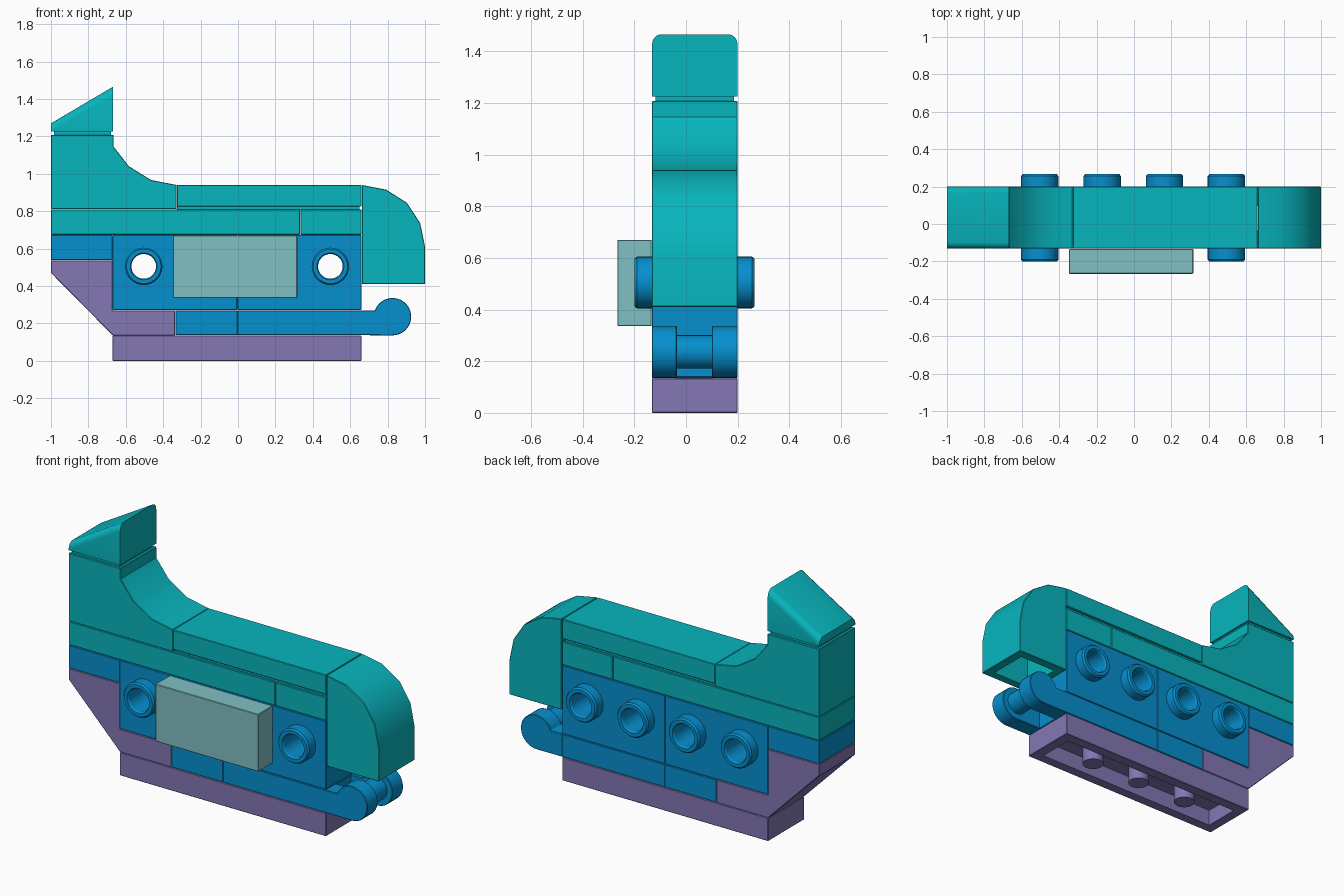
import bpy, bmesh, math
from mathutils import Matrix

if "Cube" in bpy.data.objects:
    bpy.data.objects.remove(bpy.data.objects["Cube"])

Y0, Y1 = -0.132, 0.2
YC = (Y0 + Y1) / 2


def material(name, r, g, b):
    m = bpy.data.materials.new(name)
    m.diffuse_color = [(c / 255) ** 2.2 for c in (r, g, b)] + [1]
    m.use_nodes = True
    m.node_tree.nodes["Principled BSDF"].inputs["Base Color"].default_value = m.diffuse_color
    return m


TEAL = material("teal", 16, 180, 188)
BLUE = material("blue", 14, 142, 205)
PURPLE = material("purple", 130, 118, 178)
PALE = material("pale_teal", 128, 190, 194)


def finish(name, bm, mat):
    bmesh.ops.recalc_face_normals(bm, faces=bm.faces)
    me = bpy.data.meshes.new(name)
    bm.to_mesh(me)
    bm.free()
    me.materials.append(mat)
    ob = bpy.data.objects.new(name, me)
    bpy.context.collection.objects.link(ob)
    return ob


def extrude(name, pts, mat, y0=Y0, y1=Y1, bevel=0.003, round_edges=None):
    """Extrude an x-z profile along y."""
    bm = bmesh.new()
    face = bm.faces.new([bm.verts.new((x, y0, z)) for x, z in pts])
    geo = bmesh.ops.extrude_face_region(bm, geom=[face])["geom"]
    bmesh.ops.translate(bm, vec=(0, y1 - y0, 0),
                        verts=[g for g in geo if isinstance(g, bmesh.types.BMVert)])
    bmesh.ops.recalc_face_normals(bm, faces=bm.faces)
    if round_edges:
        edges = [e for e in bm.edges if round_edges(e)]
        bmesh.ops.bevel(bm, geom=edges, offset=0.035, segments=4, profile=0.5, affect='EDGES')
    elif bevel:
        edges = [e for e in bm.edges if e.calc_face_angle(0) > 0.8]
        bmesh.ops.bevel(bm, geom=edges, offset=bevel, segments=1, affect='EDGES')
    return finish(name, bm, mat)


def box(name, x0, x1, z0, z1, mat, y0=Y0, y1=Y1, bevel=0.003):
    return extrude(name, [(x0, z0), (x1, z0), (x1, z1), (x0, z1)], mat, y0, y1, bevel)


def cylinder(name, loc, r, depth, axis, mat, seg=32):
    bm = bmesh.new()
    rot = Matrix.Rotation(math.pi / 2, 4, 'X') if axis == 'Y' else Matrix()
    bmesh.ops.create_cone(bm, cap_ends=True, segments=seg, radius1=r, radius2=r,
                          depth=depth, matrix=Matrix.Translation(loc) @ rot)
    return finish(name, bm, mat)


def cut(ob, cutter):
    mod = ob.modifiers.new("cut", 'BOOLEAN')
    mod.operation, mod.solver, mod.object = 'DIFFERENCE', 'EXACT', cutter
    bpy.context.view_layer.objects.active = ob
    bpy.ops.object.modifier_apply(modifier=mod.name)
    bpy.data.objects.remove(cutter)


def hollow_stud(name, x, z, y_in, y_out, mat):
    """Lathed ring around the y axis with a small chamfer on its rim."""
    c = 0.01 if y_out > y_in else -0.01
    ring = [(0.066, y_in), (0.1, y_in), (0.1, y_out - c), (0.092, y_out),
            (0.072, y_out), (0.066, y_out - c)]
    n, bm = 32, bmesh.new()
    rows = []
    for i in range(n):
        a = 2 * math.pi * i / n
        rows.append([bm.verts.new((x + r * math.cos(a), y, z + r * math.sin(a))) for r, y in ring])
    for i in range(n):
        p, q = rows[i], rows[(i + 1) % n]
        for j in range(len(ring)):
            k = (j + 1) % len(ring)
            bm.faces.new((p[j], p[k], q[k], q[j]))
    return finish(name, bm, mat)


# Base plate, hollow underneath with three pegs
base = box("base_plate", -0.67, 0.66, 0, 0.135, PURPLE)
cut(base, box("base_cutter", -0.61, 0.6, -0.1, 0.095, PURPLE, Y0 + 0.06, Y1 - 0.06, 0))
for i in range(3):
    cylinder(f"base_peg_{i}", (-0.338 + 0.333 * i, YC, 0.051), 0.058, 0.1, 'Z', PURPLE)

# Inverted slope and the small plate on it
extrude("inverted_slope", [(-1, 0.536), (-1, 0.47), (-0.67, 0.136), (-0.336, 0.136),
                           (-0.336, 0.27), (-0.67, 0.27), (-0.67, 0.536)], PURPLE)
box("rear_plate", -1, -0.67, 0.538, 0.672, BLUE)

# Lower blue plates and the handle
box("lower_plate", -0.335, -0.003, 0.137, 0.27, BLUE)
box("handle_plate", -0.003, 0.66, 0.137, 0.27, BLUE)
arc = [(0.826 + 0.1 * math.cos(a), 0.236 + 0.1 * math.sin(a))
       for a in [math.radians(-90 + 250 * i / 24) for i in range(25)]]
arm = [(0.655, 0.137)] + arc + [(0.655, 0.27)]
extrude("handle_arm_front", arm, BLUE, Y0, -0.035)
extrude("handle_arm_back", arm, BLUE, 0.1, Y1)
cylinder("handle_bar", (0.826, YC, 0.236), 0.065, 0.16, 'Y', BLUE)

# Blue bricks with side studs bored right through
for i, (x0, x1) in enumerate([(-0.67, -0.004), (-0.003, 0.66)]):
    brick = box(f"stud_brick_{i}", x0, x1, 0.272, 0.672, BLUE)
    for x in (x0 + 0.166, x1 - 0.166):
        cut(brick, cylinder("bore", (x, YC, 0.505), 0.066, 1, 'Y', BLUE))
        hollow_stud("back_stud", x, 0.505, Y1 - 0.002, 0.266, BLUE)
        if abs(x) > 0.3:
            hollow_stud("front_stud", x, 0.505, Y0 + 0.002, -0.2, BLUE)

# Pale tile on the front
box("front_tile", -0.347, 0.317, 0.336, 0.67, PALE, -0.266, Y0 - 0.001)

# Teal plates
box("long_plate", -1, 0.331, 0.674, 0.81, TEAL)
box("short_plate", 0.333, 0.66, 0.674, 0.81, TEAL)

# Concave back piece and flat top tile with a recessed foot
extrude("concave_back", [(-1, 0.812), (-0.328, 0.812), (-0.328, 0.94), (-0.465, 0.967),
                         (-0.583, 1.04), (-0.665, 1.145), (-0.665, 1.208), (-1, 1.208)], TEAL)
box("top_tile", -0.327, 0.66, 0.826, 0.94, TEAL)
box("top_tile_foot", -0.327, 0.65, 0.808, 0.83, TEAL, Y0 + 0.013, Y1 - 0.013, 0)

# Rounded nose, hollow underneath
nose = extrude("curved_nose", [(0.663, 0.41), (1, 0.41), (1, 0.61), (0.974, 0.737), (0.903, 0.845),
                               (0.793, 0.915), (0.663, 0.94)], TEAL)
cut(nose, box("nose_cutter", 0.71, 0.95, 0.3, 0.7, TEAL, Y0 + 0.05, Y1 - 0.05, 0))

# Sloped tip with rounded upper edges and recessed foot
extrude("sloped_tip", [(-1, 1.225), (-0.667, 1.225), (-0.667, 1.466), (-1, 1.27)], TEAL,
        round_edges=lambda e: abs(e.verts[0].co.x - e.verts[1].co.x) > 0.1
        and max(v.co.z for v in e.verts) > 1.4)
box("sloped_tip_foot", -0.985, -0.68, 1.2, 1.23, TEAL, Y0 + 0.014, Y1 - 0.014, 0)

# Smooth shading with sharp edges kept
for ob in bpy.context.scene.objects:
    ob.select_set(True)
bpy.context.view_layer.objects.active = base
bpy.ops.object.shade_smooth_by_angle(angle=math.radians(30))
